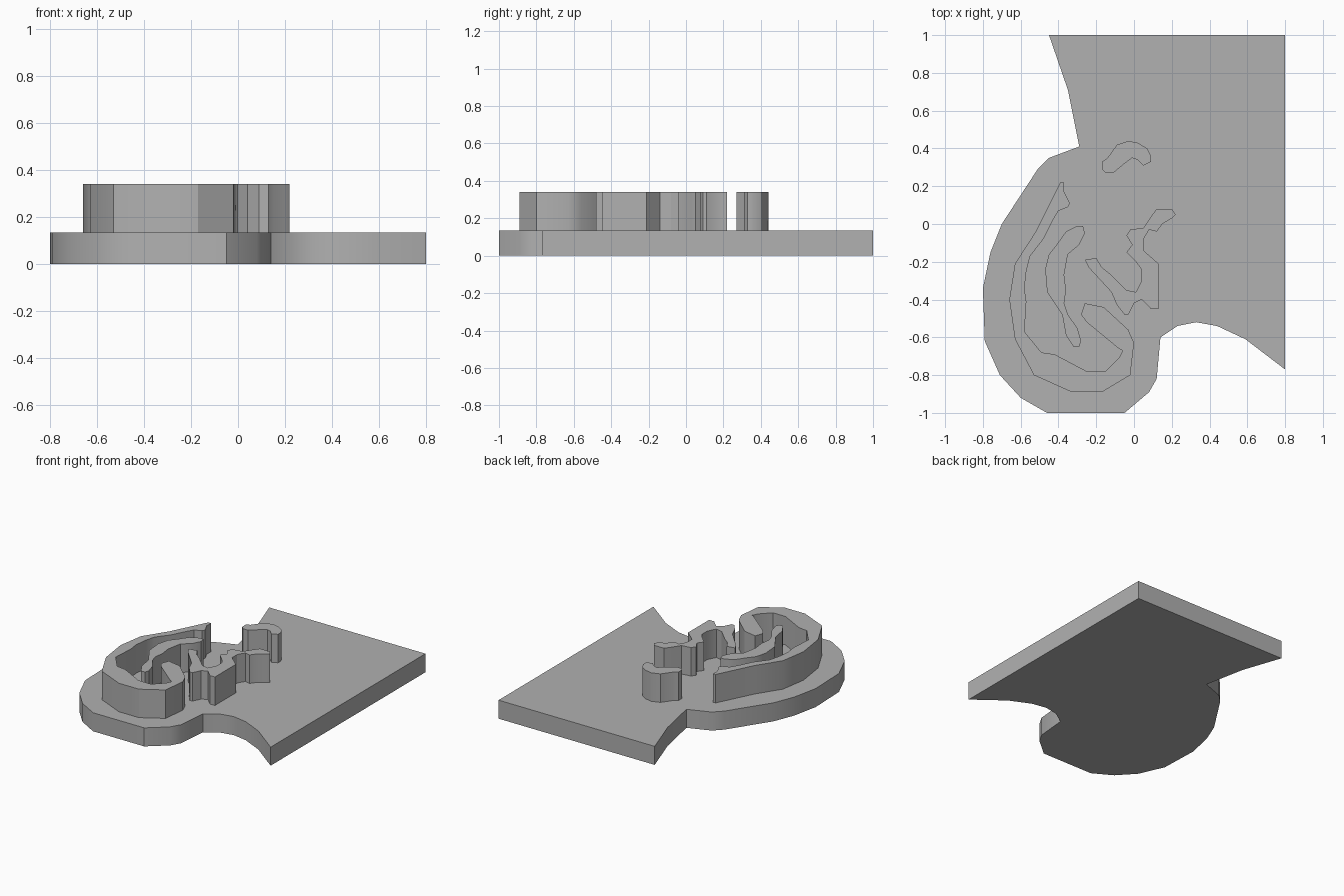
import bpy
import bmesh
import math

default_cube = bpy.data.objects.get("Cube")
if default_cube:
    bpy.data.objects.remove(default_cube, do_unlink=True)

BASE_TOP = .134
RIDGE_TOP = .34
OVERLAP = .01

# One plain grey for the whole model
grey = bpy.data.materials.new("plain grey")
grey.use_nodes = True
colour = (.44, .44, .44, 1)
grey.diffuse_color = colour
grey.node_tree.nodes["Principled BSDF"].inputs["Base Color"].default_value = colour


def extruded_outline(name, outline, bottom, top):
    """Fill a flat outline and extrude it straight up."""
    bm = bmesh.new()
    face = bm.faces.new([bm.verts.new((x, y, bottom)) for x, y in outline])
    result = bmesh.ops.extrude_face_region(bm, geom=[face], use_keep_orig=True)
    raised = [v for v in result["geom"] if isinstance(v, bmesh.types.BMVert)]
    bmesh.ops.translate(bm, verts=raised, vec=(0, 0, top - bottom))
    caps = [f for f in bm.faces if len(f.verts) > 4]
    bmesh.ops.triangulate(bm, faces=caps, ngon_method='EAR_CLIP')
    bmesh.ops.recalc_face_normals(bm, faces=bm.faces[:])

    mesh = bpy.data.meshes.new(name)
    bm.to_mesh(mesh)
    bm.free()
    mesh.materials.append(grey)
    part = bpy.data.objects.new(name, mesh)
    bpy.context.collection.objects.link(part)

    # Soft shading round the gentle curves, crisp at corners
    bpy.ops.object.select_all(action='DESELECT')
    part.select_set(True)
    bpy.context.view_layer.objects.active = part
    bpy.ops.object.shade_smooth_by_angle(angle=math.radians(30))
    return part


# Base plate: straight back and left edges, rounded lobe at the front right
plate = [
    (.8, 1), (-.45, 1), (-.35, .71), (-.29, .41), (-.45, .35), (-.51, .29),
    (-.7, 0), (-.76, -.15), (-.8, -.34), (-.79, -.62), (-.71, -.8),
    (-.6, -.92), (-.46, -1), (-.05, -1), (.08, -.89), (.12, -.82),
    (.14, -.6), (.23, -.54), (.33, -.52), (.44, -.54), (.59, -.61), (.8, -.77),
]

# Long hooked ridge that follows the lobe
hook = [
    (-.39, .22), (-.37, .22), (-.37, .17), (-.34, .11), (-.35, .09),
    (-.4, .07), (-.43, .02), (-.48, -.08), (-.55, -.17), (-.57, -.25),
    (-.58, -.34), (-.57, -.41), (-.58, -.57), (-.49, -.68), (-.42, -.69),
    (-.25, -.78), (-.15, -.78), (-.08, -.71), (-.06, -.67), (-.08, -.66),
    (-.25, -.52), (-.28, -.48), (-.26, -.42), (-.16, -.44), (-.03, -.56),
    (0, -.63), (-.02, -.8), (-.17, -.89), (-.33, -.89), (-.53, -.8),
    (-.63, -.61), (-.66, -.4), (-.63, -.21), (-.52, -.04),
]

# Curved ridge inside the hook
crescent = [
    (-.3, -.01), (-.27, -.01), (-.26, -.05), (-.29, -.11), (-.35, -.16),
    (-.37, -.27), (-.36, -.35), (-.37, -.42), (-.35, -.48), (-.3, -.55),
    (-.28, -.62), (-.29, -.65), (-.32, -.65), (-.36, -.59), (-.38, -.48),
    (-.46, -.36), (-.47, -.24), (-.45, -.16), (-.41, -.11), (-.36, -.04),
]

# Branching ridge in the middle
zigzag = [
    (.12, .08), (.2, .08), (.22, .05), (.2, .03), (.15, 0), (.12, -.04),
    (.08, -.03), (.05, -.08), (.05, -.14), (.13, -.21), (.13, -.45),
    (.09, -.45), (.04, -.4), (0, -.42), (-.03, -.48), (-.05, -.48),
    (-.09, -.43), (-.12, -.36), (-.24, -.23), (-.26, -.19), (-.2, -.18),
    (-.17, -.23), (-.12, -.27), (-.04, -.35), (.01, -.36), (.04, -.3),
    (.04, -.24), (.01, -.2), (-.04, -.15), (-.01, -.11), (-.04, -.06),
    (-.02, -.03), (.05, -.02), (.09, .04),
]

# Short arched ridge towards the back
arch = [
    (-.03, .44), (.02, .43), (.07, .4), (.09, .36), (.09, .33), (.05, .31),
    (.02, .34), (-.01, .35), (-.05, .32), (-.11, .27), (-.15, .27),
    (-.17, .29), (-.17, .33), (-.14, .35), (-.09, .42),
]

extruded_outline("base_plate", plate, 0, BASE_TOP)

ridges = {
    "hooked_ridge": hook,
    "crescent_ridge": crescent,
    "zigzag_ridge": zigzag,
    "arched_ridge": arch,
}
for name, outline in ridges.items():
    extruded_outline(name, outline, BASE_TOP - OVERLAP, RIDGE_TOP)
